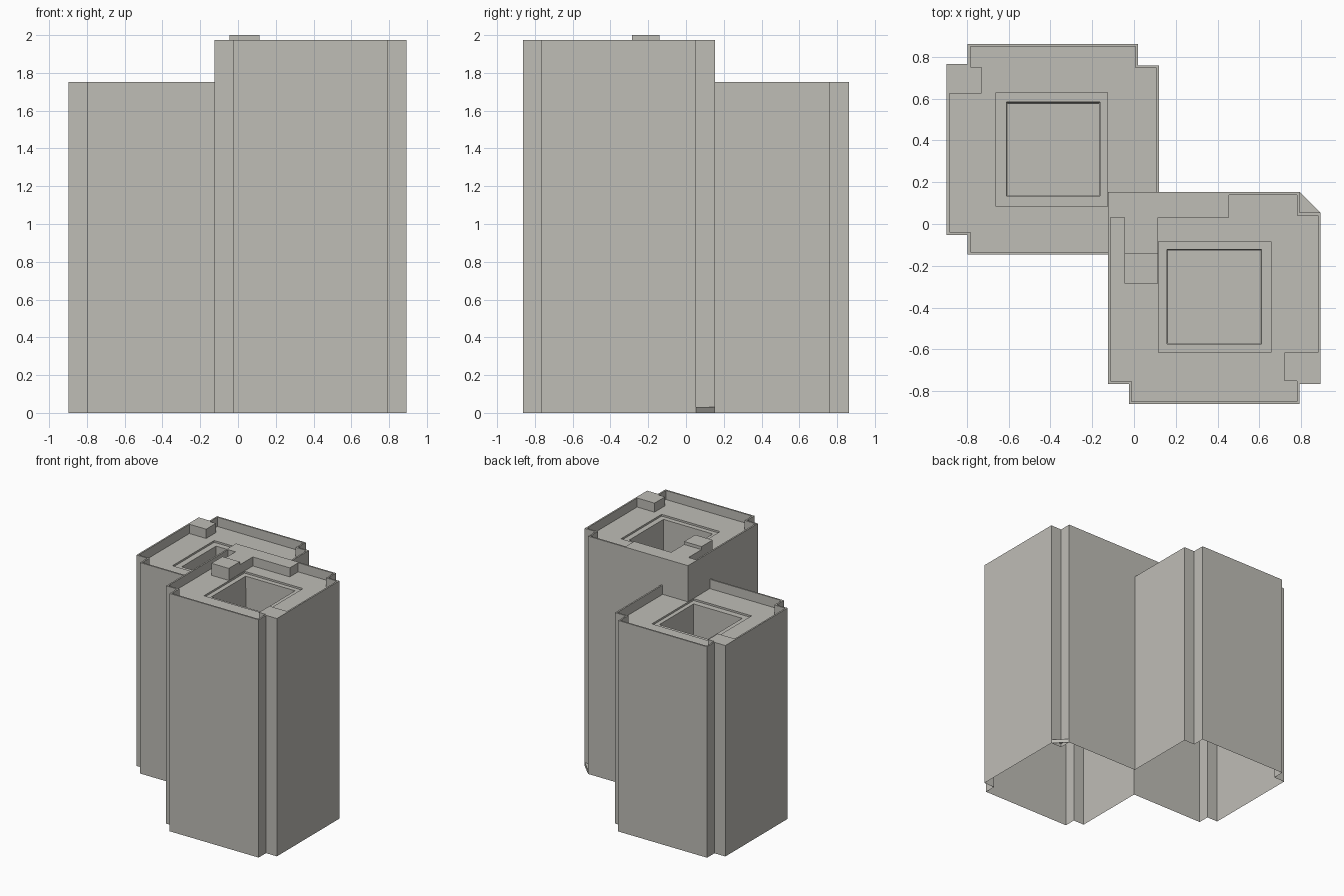
import bpy
import bmesh
from mathutils import Vector

cube = bpy.data.objects.get("Cube")
if cube:
    bpy.data.objects.remove(cube, do_unlink=True)

concrete = bpy.data.materials.new("warm grey concrete")
concrete.use_nodes = True
colour = (0.52, 0.51, 0.47, 1)
concrete.diffuse_color = colour
concrete.node_tree.nodes["Principled BSDF"].inputs["Base Color"].default_value = colour

RIM = 0.013  # parapet thickness


def finish(bm, name):
    bmesh.ops.remove_doubles(bm, verts=bm.verts, dist=0.0005)
    mesh = bpy.data.meshes.new(name)
    bm.to_mesh(mesh)
    bm.free()
    mesh.materials.append(concrete)
    obj = bpy.data.objects.new(name, mesh)
    bpy.context.collection.objects.link(obj)


def inset(loop, t):
    """Shrink an axis-aligned counter-clockwise outline by t."""
    result = []
    for i, p in enumerate(loop):
        p, a, b = Vector(p), Vector(loop[i - 1]), Vector(loop[(i + 1) % len(loop)])
        d1, d2 = (p - a).normalized(), (b - p).normalized()
        result.append(tuple(p + t * Vector((-d1.y - d2.y, d1.x + d2.x))))
    return result


def rect(x0, y0, x1, y1):
    return [(x0, y0), (x1, y0), (x1, y1), (x0, y1)]


def bridge(bm, low, z0, high, z1, closed=True):
    """Join two outlines of equal length with quads."""
    n = len(low)
    for i in range(n if closed else n - 1):
        j = (i + 1) % n
        bm.faces.new([bm.verts.new((*p, z)) for p, z in
                      ((low[i], z0), (low[j], z0), (high[j], z1), (high[i], z1))])


def fill(bm, loops, z):
    """Fill the first outline, leaving the others as holes."""
    edges = []
    for loop in loops:
        vs = [bm.verts.new((*p, z)) for p in loop]
        edges += [bm.edges.new((v, vs[(i + 1) % len(vs)])) for i, v in enumerate(vs)]
    made = bmesh.ops.triangle_fill(bm, use_beauty=True, use_dissolve=False,
                                   edges=edges, normal=(0, 0, 1))
    for f in made["geom"]:
        if isinstance(f, bmesh.types.BMFace):
            f.normal_update()
            if f.normal.z < 0:
                f.normal_flip()


def roof(name, outline, top, floor, frame, hole):
    """Parapet rim, sunken deck, stepped frame and central shaft."""
    bm = bmesh.new()
    inner = inset(outline, RIM)
    step, bottom = floor - 0.015, floor - 0.45
    base = inset(hole, 0.005)
    bridge(bm, outline, top, inner, top)
    bridge(bm, inner, top, inner, floor)
    fill(bm, [inner, frame], floor)
    bridge(bm, frame, floor, frame, step)
    bridge(bm, frame, step, hole, step)
    bridge(bm, hole, step, base, bottom)
    fill(bm, [base], bottom)
    finish(bm, name)


def walls(name, chain, z0, z1):
    bm = bmesh.new()
    bridge(bm, chain, z0, chain, z1, closed=False)
    finish(bm, name)


def prism(name, outline, z0, z1):
    bm = bmesh.new()
    bridge(bm, outline, z0, outline, z1)
    fill(bm, [outline], z1)
    finish(bm, name)


TALL, TALL_DECK = 1.975, 1.90
LOW, LOW_DECK = 1.752, 1.675

# Corners where the two footprints cross
join_a, join_b = (-0.125, -0.147), (0.12, 0.153)

# Open outer walls of each tower, sharing one hollow interior
tall_chain = [join_a, (-0.125, -0.765), (-0.025, -0.765), (-0.025, -0.862),
              (0.793, -0.862), (0.793, -0.765), (0.893, -0.765), (0.893, 0.054),
              (0.793, 0.054), (0.793, 0.153), join_b]
low_chain = [join_b, (0.12, 0.76), (0.02, 0.76), (0.02, 0.862), (-0.797, 0.862),
             (-0.797, 0.765), (-0.897, 0.765), (-0.897, -0.052),
             (-0.797, -0.052), (-0.797, -0.147), join_a]
tall_corner, low_corner = (-0.125, 0.153), (0.12, -0.147)

walls("tall_tower_walls", tall_chain, 0, TALL)
walls("low_tower_walls", low_chain, 0, LOW)
walls("tall_tower_upper_corner", [join_b, tall_corner, join_a], LOW_DECK, TALL)

# Roofs
roof("tall_tower_roof", tall_chain[1:-1] + [tall_corner], TALL, TALL_DECK,
     rect(0.118, -0.615, 0.655, -0.083), rect(0.157, -0.575, 0.61, -0.123))
roof("low_tower_roof", low_chain[1:-1] + [low_corner], LOW, LOW_DECK,
     rect(-0.66, 0.083, -0.128, 0.63), rect(-0.61, 0.133, -0.163, 0.583))

# Raised blocks standing on the decks
prism("low_corner_block", rect(-0.884, 0.625, -0.73, 0.752), LOW_DECK, LOW)
prism("tall_corner_block", rect(0.72, -0.752, 0.88, -0.615), TALL_DECK, TALL)
prism("back_bar", rect(-0.112, 0.03, 0.455, 0.14), TALL_DECK, TALL)
prism("bar_stem", rect(-0.045, -0.14, 0.115, 0.03), TALL_DECK, TALL)
prism("stem_head", rect(-0.045, -0.285, 0.115, -0.14), TALL_DECK, 2.0)

# Small foot filling the notch at the base of the tall tower
prism("corner_foot", [(0.793, 0.054), (0.893, 0.054), (0.793, 0.153)], 0, 0.03)
